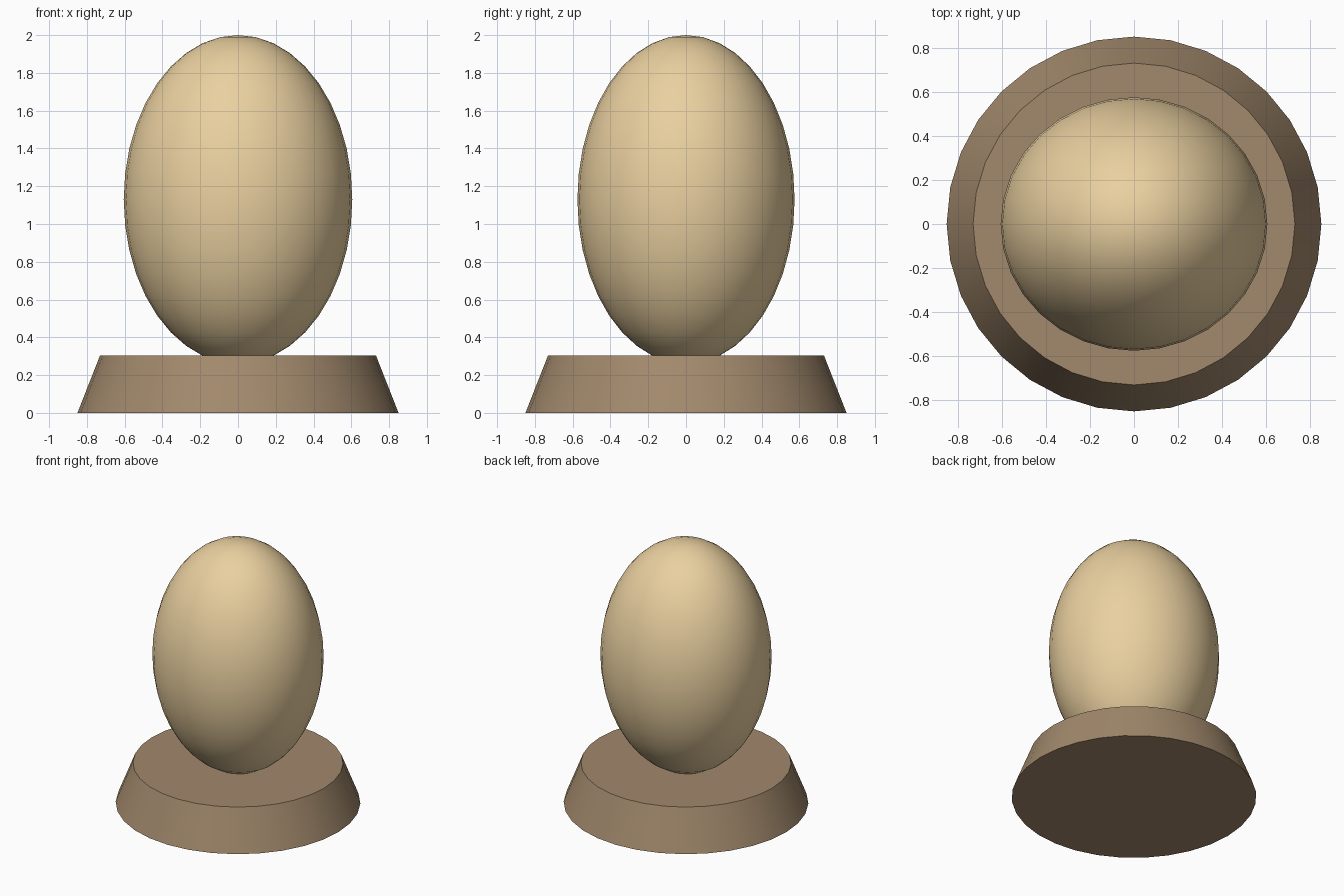
import bpy, math

if "Cube" in bpy.data.objects:
    bpy.data.objects.remove(bpy.data.objects["Cube"])


def finish(obj, name, color, angle):
    obj.name = name
    mat = bpy.data.materials.new(name + "_color")
    mat.diffuse_color = (*color, 1)
    mat.use_nodes = True
    mat.node_tree.nodes["Principled BSDF"].inputs["Base Color"].default_value = mat.diffuse_color
    obj.data.materials.append(mat)
    bpy.ops.object.transform_apply(location=True, rotation=True, scale=True)
    bpy.ops.object.shade_smooth_by_angle(angle=math.radians(angle))


# Tapered round base
bpy.ops.mesh.primitive_cone_add(vertices=32, radius1=0.85, radius2=0.73,
                                depth=0.305, location=(0, 0, 0.1525))
finish(bpy.context.object, "base", (0.36, 0.25, 0.15), 30)

# Egg-shaped body, slightly narrower front to back, sunk into the base
bpy.ops.mesh.primitive_uv_sphere_add(segments=32, ring_count=20, radius=1,
                                     location=(0, 0, 1.13))
egg = bpy.context.object
egg.scale = (0.605, 0.575, 0.87)
finish(egg, "egg_body", (0.82, 0.63, 0.35), 60)
